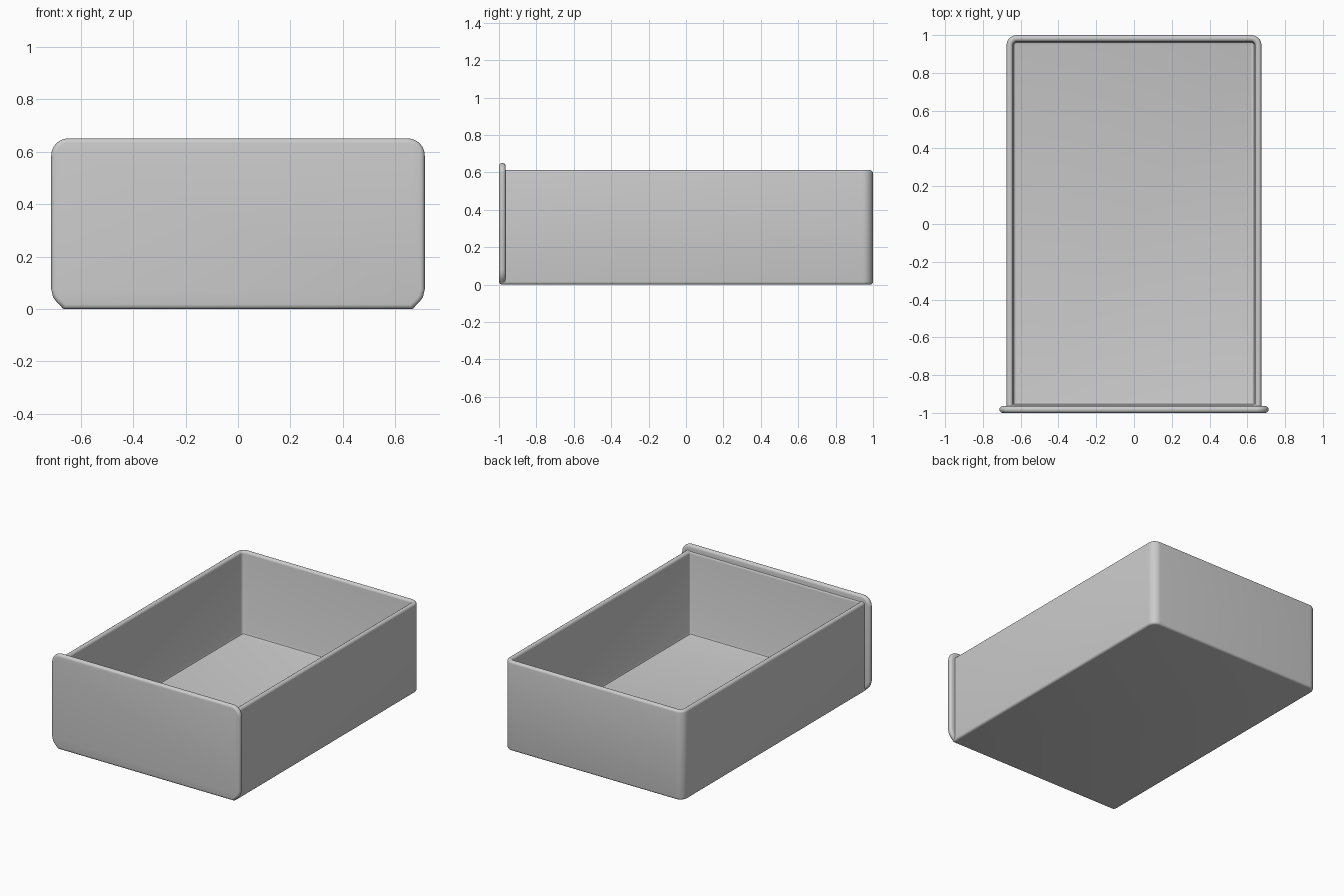
import bpy, bmesh
from math import sin, cos, pi, radians

if "Cube" in bpy.data.objects:
    bpy.data.objects.remove(bpy.data.objects["Cube"])

grey = bpy.data.materials.new("plain grey")
grey.use_nodes = True
grey.diffuse_color = (0.6, 0.6, 0.6, 1)
grey.node_tree.nodes["Principled BSDF"].inputs["Base Color"].default_value = (0.6, 0.6, 0.6, 1)


def rounded_loop(x, y0, y1, r_front, r_back, steps=8):
    """Rounded rectangle, counter-clockwise from the back left corner."""
    corners = [(x, y1, -1, -1, r_back, 0), (-x, y1, 1, -1, r_back, 1),
               (-x, y0, 1, 1, r_front, 2), (x, y0, -1, 1, r_front, 3)]
    points = []
    for cx, cy, sx, sy, r, quarter in corners:
        for i in range(steps + 1):
            a = (quarter + i / steps) * pi / 2
            points.append((cx + sx * r + r * cos(a), cy + sy * r + r * sin(a)))
    return points


def loft(name, loops, angle=35):
    """Skin equal loops of 3D points and cap both ends."""
    bm = bmesh.new()
    rings = [[bm.verts.new(p) for p in loop] for loop in loops]
    n = len(rings[0])
    for a, b in zip(rings, rings[1:]):
        for i in range(n):
            j = (i + 1) % n
            bm.faces.new((a[i], a[j], b[j], b[i]))
    bm.faces.new(rings[0][::-1])
    bm.faces.new(rings[-1])
    bmesh.ops.recalc_face_normals(bm, faces=bm.faces)
    mesh = bpy.data.meshes.new(name)
    bm.to_mesh(mesh)
    bm.free()
    obj = bpy.data.objects.new(name, mesh)
    bpy.context.collection.objects.link(obj)
    mesh.materials.append(grey)
    bpy.ops.object.select_all(action="DESELECT")
    obj.select_set(True)
    bpy.context.view_layer.objects.active = obj
    bpy.ops.object.shade_smooth_by_angle(angle=radians(angle))
    return obj


# Tray: up the outside, over the rounded rim, down the inside to the floor
WALL, RIM, FLOOR, EDGE = 0.035, 0.612, 0.045, 0.015


def tray_ring(inset, z):
    loop = rounded_loop(0.675 - inset, -0.993 + inset, 1 - inset,
                        max(0.016 - inset, 0.006), max(0.055 - inset, 0.012))
    return [(x, y, z) for x, y in loop]


tray = [tray_ring(EDGE * (1 - sin(a)), EDGE * (1 - cos(a)))
        for a in (i * pi / 8 for i in range(5))]
half = WALL / 2
tray += [tray_ring(half - half * cos(a), RIM - half + half * sin(a))
         for a in (i * pi / 8 for i in range(9))]
tray += [tray_ring(WALL, FLOOR + EDGE), tray_ring(WALL + 0.004, FLOOR + 0.004),
         tray_ring(WALL + EDGE, FLOOR)]
loft("drawer_tray", tray)


# Front panel: rounded top corners, cut lower corners, softened edges
def panel_outline(inset):
    x, top, low = 0.712 - inset, 0.65 - inset, inset
    r = 0.065 - inset
    arc = [(x - r + r * cos(a), top - r + r * sin(a))
           for a in (i * pi / 16 for i in range(9))]
    right = [(0.663 - inset * 0.4, low), (0.69 - inset * 0.7, 0.025 + inset * 0.7),
             (0.705 - inset, 0.045 + inset * 0.4), (x, 0.075)] + arc
    return right + [(-px, pz) for px, pz in reversed(right)]


ROUND = 0.017
profile = [(ROUND * (1 - sin(a)), -1 + ROUND * (1 - cos(a)))
           for a in (i * pi / 8 for i in range(5))]
profile += [(inset, -1.964 - y) for inset, y in reversed(profile)]
loft("drawer_front", [[(x, y, z) for x, z in panel_outline(inset)]
                      for inset, y in profile])
